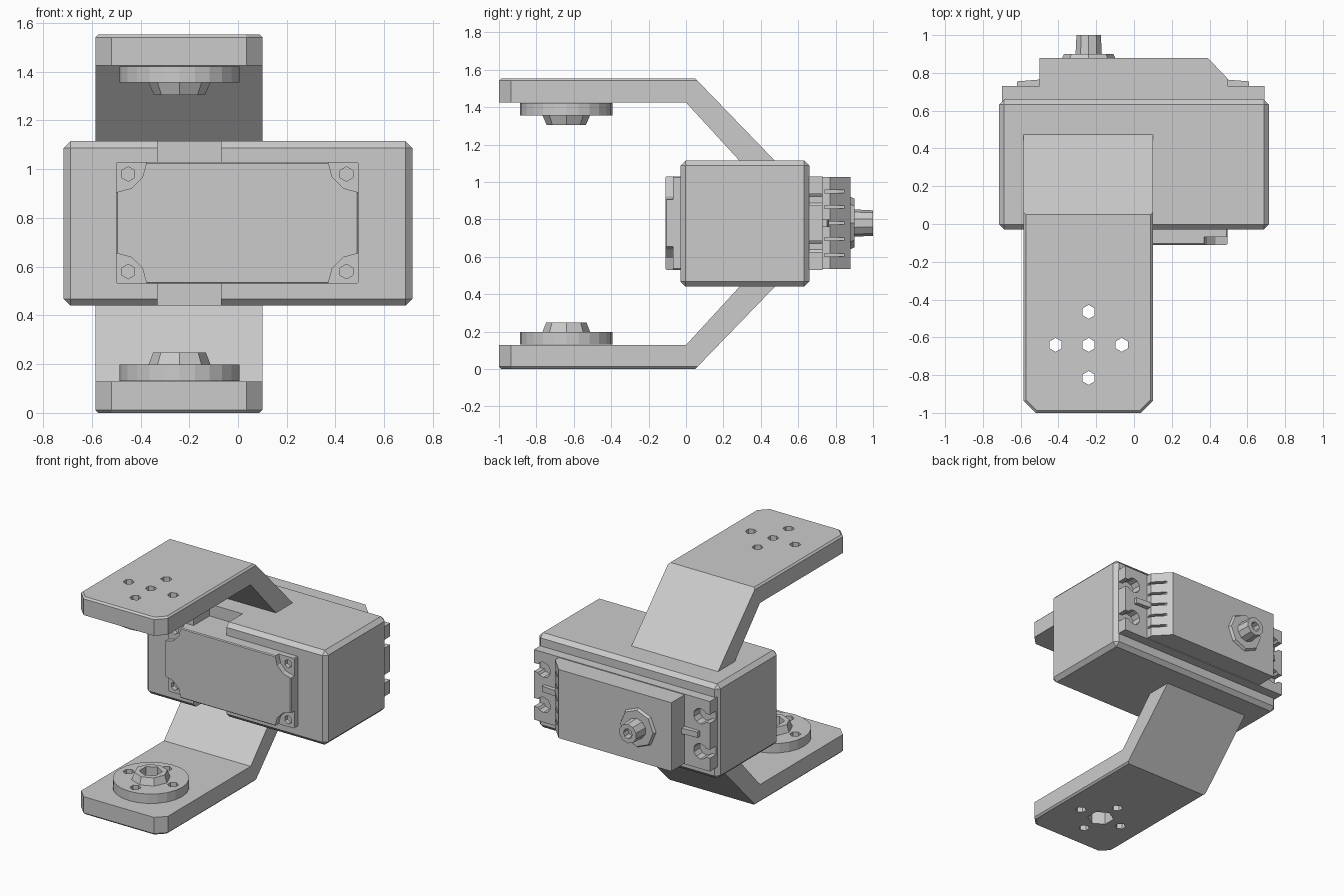
import bpy, bmesh, math
from mathutils import Matrix, Vector

if "Cube" in bpy.data.objects:
    bpy.data.objects.remove(bpy.data.objects["Cube"], do_unlink=True)

grey = bpy.data.materials.new("plain grey")
grey.use_nodes = True
colour = (0.6, 0.6, 0.6, 1)
grey.diffuse_color = colour
grey.node_tree.nodes["Principled BSDF"].inputs["Base Color"].default_value = colour

MID = 0.78            # height of the servo axis
HX, HY = -0.24, -0.64  # horn centre


def finish(bm, name):
    bmesh.ops.recalc_face_normals(bm, faces=bm.faces)
    me = bpy.data.meshes.new(name)
    bm.to_mesh(me)
    bm.free()
    me.materials.append(grey)
    ob = bpy.data.objects.new(name, me)
    bpy.context.collection.objects.link(ob)
    return ob


def box(name, lo, hi, bevel=0):
    bm = bmesh.new()
    bmesh.ops.create_cube(bm, size=1)
    for v in bm.verts:
        v.co = Vector([l + (c + 0.5) * (h - l) for l, h, c in zip(lo, hi, v.co)])
    if bevel:
        bmesh.ops.bevel(bm, geom=bm.edges[:], offset=bevel, segments=1, affect='EDGES')
    return finish(bm, name)


def cyl(name, centre, r1, r2, depth, sides, axis='Z'):
    bm = bmesh.new()
    bmesh.ops.create_cone(bm, cap_ends=True, segments=sides, radius1=r1, radius2=r2, depth=depth)
    # A positive Z end points to +y when the axis is Y
    turn = Matrix.Rotation(-math.pi / 2, 4, 'X') if axis == 'Y' else Matrix()
    bm.transform(Matrix.Translation(centre) @ turn)
    return finish(bm, name)


def prism(name, pts, axis, a, b):
    """Extrude a profile along an axis: X uses (y, z) points, Z uses (x, y)."""
    bm = bmesh.new()
    def place(p, t):
        return (t, *p) if axis == 'X' else (*p, t)
    rings = [[bm.verts.new(place(p, t)) for p in pts] for t in (a, b)]
    bm.faces.new(rings[0])
    bm.faces.new(rings[1])
    n = len(pts)
    for i in range(n):
        j = (i + 1) % n
        bm.faces.new((rings[0][i], rings[0][j], rings[1][j], rings[1][i]))
    return finish(bm, name)


def cut(ob, cutters):
    for c in cutters:
        m = ob.modifiers.new("cut", 'BOOLEAN')
        m.operation = 'DIFFERENCE'
        m.solver = 'EXACT'
        m.object = c
    bpy.context.view_layer.update()
    dg = bpy.context.evaluated_depsgraph_get()
    me = bpy.data.meshes.new_from_object(ob.evaluated_get(dg))
    ob.modifiers.clear()
    ob.data = me
    for c in cutters:
        bpy.data.objects.remove(c, do_unlink=True)


# Housing block with a cable notch in its top and bottom walls
housing = box("housing", (-0.715, -0.03, 0.44), (0.715, 0.66, 1.115), 0.028)
cut(housing, [box("notch", (-0.33, -0.2, z), (-0.07, 0.15, z + 0.12)) for z in (1.03, 0.41)])

# Servo front cover with screw recesses in the corners
cover = box("servo_front_cover", (-0.5, -0.11, 0.53), (0.495, 0.12, 1.03), 0.006)
cutters = []
for x in (-0.5, 0.495):
    for z in (0.53, 1.03):
        cutters.append(cyl("recess", (x, -0.12, z), 0.125, 0.125, 0.1, 12, 'Y'))
        s, t = (1 if x < 0 else -1), (1 if z < MID else -1)
        cutters.append(cyl("screw_hole", (x + s * 0.05, -0.07, z + t * 0.05), 0.03, 0.03, 0.06, 6, 'Y'))
cut(cover, cutters)

# Mounting flange with open screw slots and a centre rib at each end
flange = box("servo_flange", (-0.7, 0.6, 0.53), (0.69, 0.73, 1.03))
cutters = []
for x, s in ((-0.7, -1), (0.69, 1)):
    for dz in (-0.125, 0.125):
        z = MID + dz
        cutters.append(cyl("slot_hole", (x - s * 0.075, 0.71, z), 0.055, 0.055, 0.1, 10, 'Y'))
        cutters.append(box("slot", (min(x - s * 0.06, x + s * 0.1), 0.66, z - 0.03),
                           (max(x - s * 0.06, x + s * 0.1), 0.76, z + 0.03)))
    inner = x - s * 0.205
    prism("flange_rib", [(inner, 0.72), (x - s * 0.08, 0.72), (x - s * 0.08, 0.755), (inner, 0.765)],
          'Z', MID - 0.02, MID + 0.02)
cut(flange, cutters)

# Gearbox at the back, sloped and grooved on its left end
profile = [(-0.5, 0.6), (0.495, 0.6), (0.495, 0.77), (0.39, 0.88), (-0.5, 0.88)]
gearbox = prism("servo_gearbox", profile, 'Z', 0.535, 1.025)
cut(gearbox, [box("groove", (0.42, 0.74, z - 0.008), (0.6, 0.95, z + 0.008))
              for z in (MID + i * 0.085 for i in range(-2, 3))])

# Output boss and hollow shaft
cyl("output_boss", (HX, 0.88, MID), 0.15, 0.13, 0.04, 8, 'Y')
shaft = cyl("output_shaft", (HX, 0.93, MID), 0.075, 0.068, 0.14, 10, 'Y')
cut(shaft, [cyl("bore", (HX, 1.0, MID), 0.035, 0.035, 0.1, 8, 'Y')])

# Upper and lower bracket arms, each with a drilled horn
HOLES = [(0, 0.175), (0, -0.175), (0.175, 0), (-0.175, 0)]
arm_profile = [(-1, 0), (0.05, 0), (0.49, 0.455), (0.3, 0.455), (0, 0.128), (-1, 0.128)]


def drills():
    return [cyl("drill", (HX + x, HY + y, MID), 0.037, 0.037, 2, 6) for x, y in HOLES]


for side, up in (("lower", False), ("upper", True)):
    def h(z):
        return 1.553 - z if up else z

    def pair(a, b):
        return min(h(a), h(b)), max(h(a), h(b))

    arm = prism(side + "_arm", [(y, h(z)) for y, z in arm_profile], 'X', -0.585, 0.1)
    # Chamfer the vertical corners at the free end, then soften the outer rim
    bm = bmesh.new()
    bm.from_mesh(arm.data)
    ends = [e for e in bm.edges if all(v.co.y < -0.99 for v in e.verts)
            and abs(e.verts[0].co.x - e.verts[1].co.x) < 0.01]
    bmesh.ops.bevel(bm, geom=ends, offset=0.065, segments=1, affect='EDGES')
    rim = [e for e in bm.edges if all(abs(v.co.z - h(0)) < 0.001 for v in e.verts)
           and not all(abs(v.co.y - 0.05) < 0.001 for v in e.verts)]
    bmesh.ops.bevel(bm, geom=rim, offset=0.012, segments=1, affect='EDGES')
    bm.to_mesh(arm.data)
    bm.free()
    centre_r = 0.037 if up else 0.09
    cut(arm, drills() + [cyl("drill", (HX, HY, h(0.06)), centre_r, centre_r, 0.4, 6)])

    a, b = pair(0.131, 0.198)
    disc = cyl(side + "_horn_disc", (HX, HY, (a + b) / 2), 0.247, 0.247, b - a, 24)
    cut(disc, drills() + [cyl("drill", (HX, HY, h(0.16)), 0.08, 0.08, 0.3, 6)])
    a, b = pair(0.196, 0.248)
    r1, r2 = (0.105, 0.128) if up else (0.128, 0.108)
    hub = cyl(side + "_horn_hub", (HX, HY, (a + b) / 2), r1, r2, b - a, 8)
    cut(hub, [cyl("drill", (HX, HY, h(0.2)), 0.075, 0.075, 0.4, 6)])
